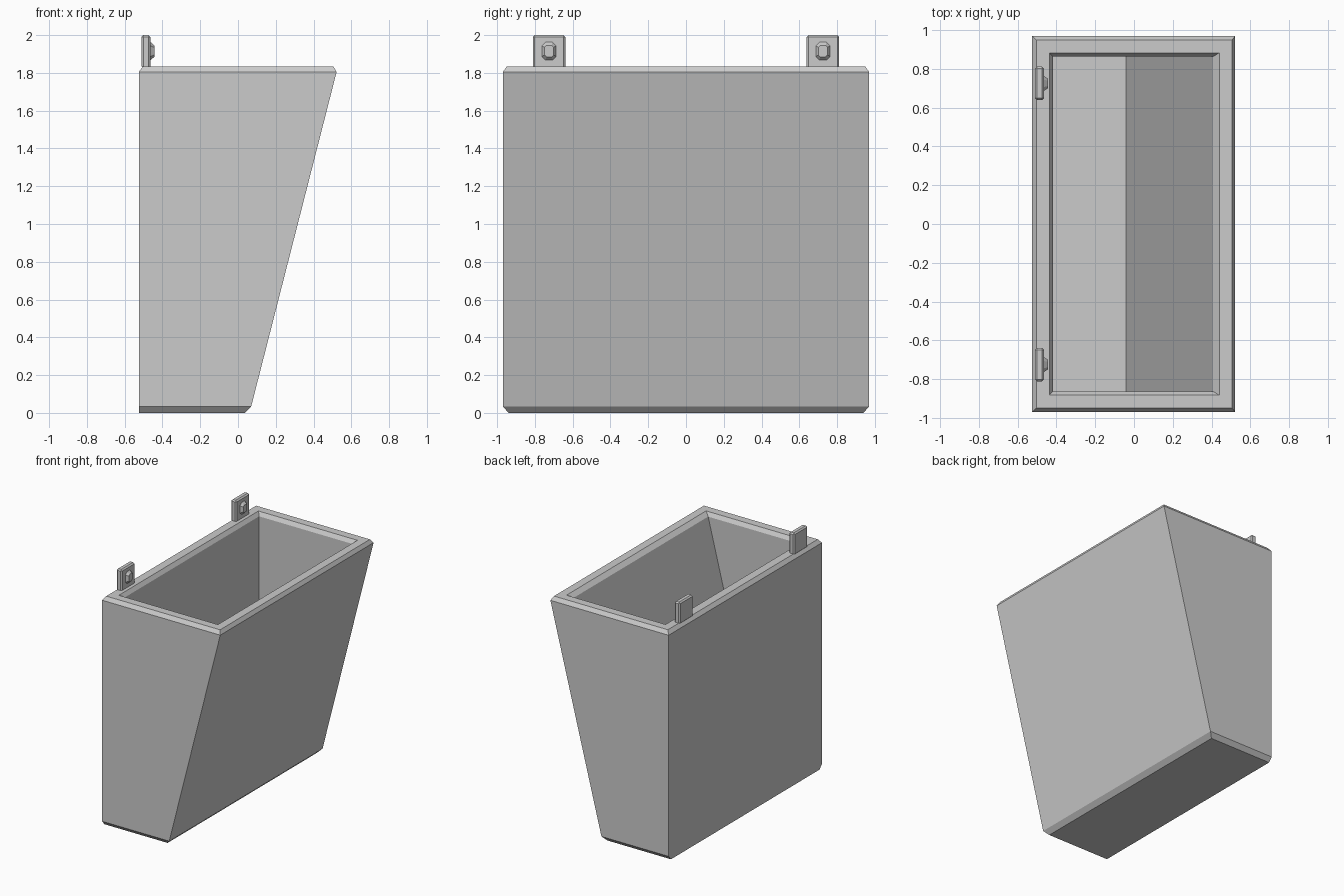
import bpy, bmesh
from mathutils import Vector

cube = bpy.data.objects.get("Cube")
if cube:
    bpy.data.objects.remove(cube, do_unlink=True)

GREY = (0.6, 0.6, 0.6, 1)
grey = bpy.data.materials.new("plain grey")
grey.use_nodes = True
grey.diffuse_color = GREY
grey.node_tree.nodes["Principled BSDF"].inputs["Base Color"].default_value = GREY


def loft(name, rings):
    """Skin a stack of equal-length rings and cap both ends."""
    bm = bmesh.new()
    loops = [[bm.verts.new(p) for p in ring] for ring in rings]
    n = len(loops[0])
    for a, b in zip(loops, loops[1:]):
        for i in range(n):
            j = (i + 1) % n
            bm.faces.new((a[i], a[j], b[j], b[i]))
    bm.faces.new(loops[0][::-1])
    bm.faces.new(loops[-1])
    bmesh.ops.recalc_face_normals(bm, faces=bm.faces)
    mesh = bpy.data.meshes.new(name)
    bm.to_mesh(mesh)
    bm.free()
    mesh.materials.append(grey)
    obj = bpy.data.objects.new(name, mesh)
    bpy.context.collection.objects.link(obj)
    return obj


def rectangle(x0, x1, y, z):
    return [(x0, -y, z), (x1, -y, z), (x1, y, z), (x0, y, z)]


# Hollow bin: outer wall, rim, then down the inside to the floor
loft("bin_body", [
    rectangle(-0.525, 0.035, 0.94, 0),
    rectangle(-0.525, 0.07, 0.97, 0.035),
    rectangle(-0.525, 0.522, 0.97, 1.805),
    rectangle(-0.503, 0.505, 0.948, 1.835),
    rectangle(-0.437, 0.44, 0.883, 1.835),
    rectangle(-0.417, 0.408, 0.863, 1.805),
    rectangle(-0.417, -0.04, 0.863, 0.04),
])


def button_ring(x, y, hy, hz, cut):
    """Octagon with cut corners, facing along x."""
    pts = [(hy - cut, -hz), (hy, cut - hz), (hy, hz - cut), (hy - cut, hz),
           (cut - hy, hz), (-hy, hz - cut), (-hy, cut - hz), (cut - hy, -hz)]
    return [(x, y + a, 1.915 + b) for a, b in pts]


# Hanging tabs, each with a raised button facing the opening
for side, label in ((-1, "front"), (1, "back")):
    y = side * 0.725
    tab = loft(label + "_tab", [
        [(px, y + py, z) for px, py in
         ((-0.511, -0.086), (-0.464, -0.086), (-0.464, 0.086), (-0.511, 0.086))]
        for z in (1.825, 2.0)])
    bevel = tab.modifiers.new("edge", "BEVEL")
    bevel.width = 0.01
    bevel.segments = 1
    loft(label + "_tab_button", [
        button_ring(-0.47, y, 0.038, 0.048, 0.02),
        button_ring(-0.463, y, 0.038, 0.048, 0.02),
        button_ring(-0.443, y, 0.024, 0.03, 0.01),
    ])
